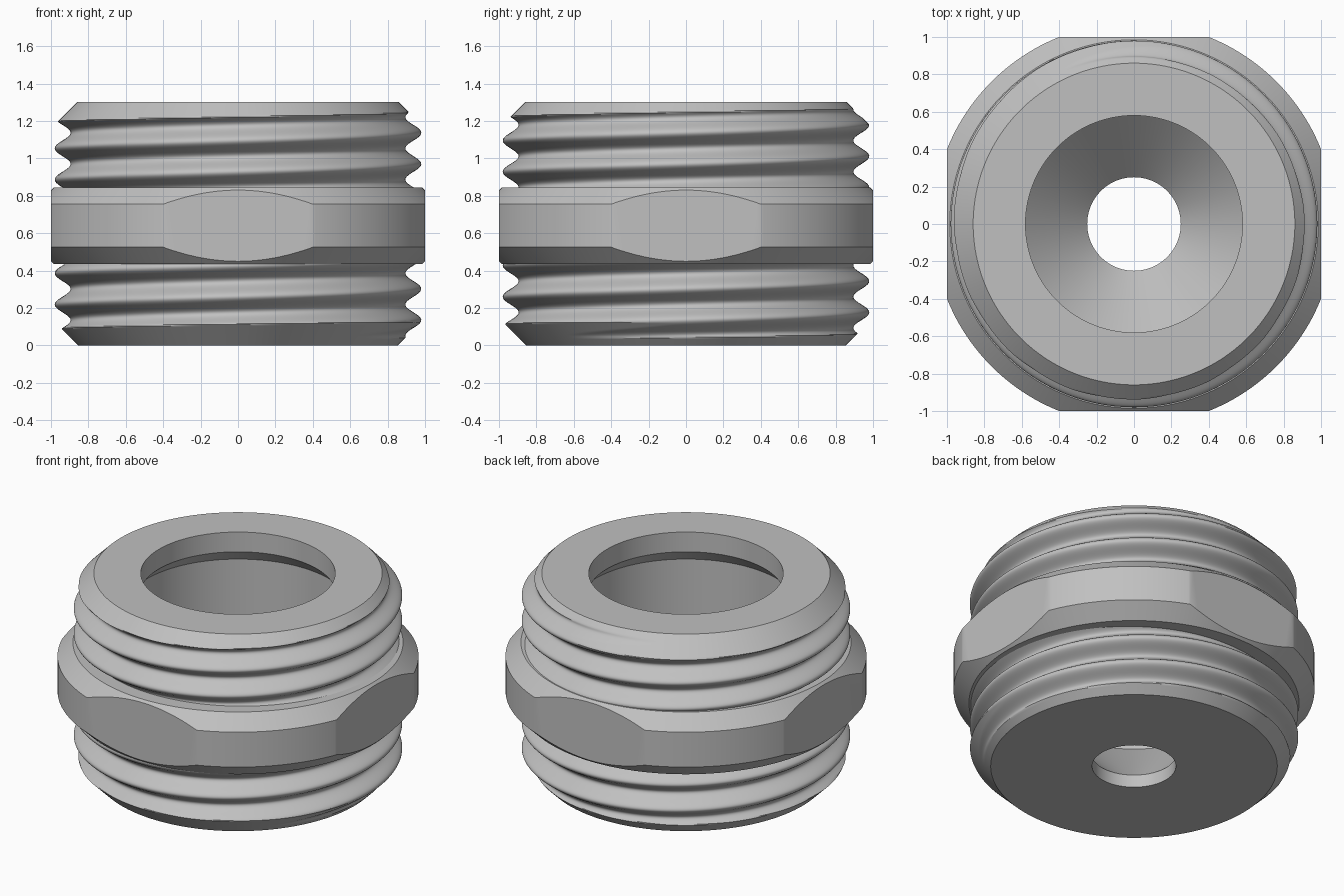
import bpy
import bmesh
import math
from mathutils import Vector

cube = bpy.data.objects.get("Cube")
if cube:
    bpy.data.objects.remove(cube, do_unlink=True)

SEGMENTS = 192
HEIGHT = 1.30
PITCH = 0.167
CREST, ROOT = 0.98, 0.895
THREAD_ROWS = 200

metal = bpy.data.materials.new("light grey metal")
metal.use_nodes = True
metal.diffuse_color = (0.53, 0.53, 0.53, 1)
metal.node_tree.nodes["Principled BSDF"].inputs["Base Color"].default_value = metal.diffuse_color


def closed_lathe(rows):
    """Revolve a closed list of (radius, z); a radius may be a function of angle."""
    bm = bmesh.new()
    rings = []
    for radius, z in rows:
        ring = []
        for i in range(SEGMENTS):
            a = math.tau * i / SEGMENTS
            r = radius(a) if callable(radius) else radius
            ring.append(bm.verts.new((r * math.cos(a), r * math.sin(a), z)))
        rings.append(ring)
    for k, low in enumerate(rings):
        high = rings[(k + 1) % len(rings)]
        for i in range(SEGMENTS):
            j = (i + 1) % SEGMENTS
            bm.faces.new((low[i], low[j], high[j], high[i]))
    return bm


def finish(bm, name):
    bmesh.ops.recalc_face_normals(bm, faces=bm.faces[:])
    mesh = bpy.data.meshes.new(name)
    bm.to_mesh(mesh)
    bm.free()
    mesh.materials.append(metal)
    obj = bpy.data.objects.new(name, mesh)
    bpy.context.collection.objects.link(obj)
    bpy.ops.object.select_all(action="DESELECT")
    obj.select_set(True)
    bpy.context.view_layer.objects.active = obj
    bpy.ops.object.shade_smooth_by_angle(angle=math.radians(32))


def thread_radius(z):
    """Right-handed rounded thread, trimmed by the end chamfers."""
    start = 1.137 if z > HEIGHT / 2 else 0.302

    def radius(a):
        turn = (z - start) / PITCH - a / math.tau
        wave = (CREST + ROOT) / 2 + (CREST - ROOT) / 2 * math.cos(math.tau * turn)
        return min(wave, 0.86 + HEIGHT - z, 0.855 + z)
    return radius


# Threaded body: outer thread, then the lipped bore and its conical floor
outer = [(thread_radius(z), z) for z in
         (HEIGHT * k / THREAD_ROWS for k in range(THREAD_ROWS + 1))]
bore = [(0.58, HEIGHT), (0.58, 1.17), (0.67, 1.08), (0.67, 0.505), (0.25, 0.083), (0.25, 0)]
finish(closed_lathe(outer + bore), "threaded_body")

# Chamfered collar with four wrench flats
collar = closed_lathe([(0.8, 0.435), (0.985, 0.435), (1.077, 0.525),
                       (1.077, 0.755), (0.985, 0.845), (0.8, 0.845)])
for normal in (Vector((1, 0, 0)), Vector((-1, 0, 0)), Vector((0, 1, 0)), Vector((0, -1, 0))):
    cut = bmesh.ops.bisect_plane(
        collar, geom=collar.verts[:] + collar.edges[:] + collar.faces[:],
        plane_co=normal, plane_no=normal, clear_outer=True)["geom_cut"]
    rim = [e for e in cut if isinstance(e, bmesh.types.BMEdge)]
    bmesh.ops.edgeloop_fill(collar, edges=rim)
finish(collar, "wrench_collar")
